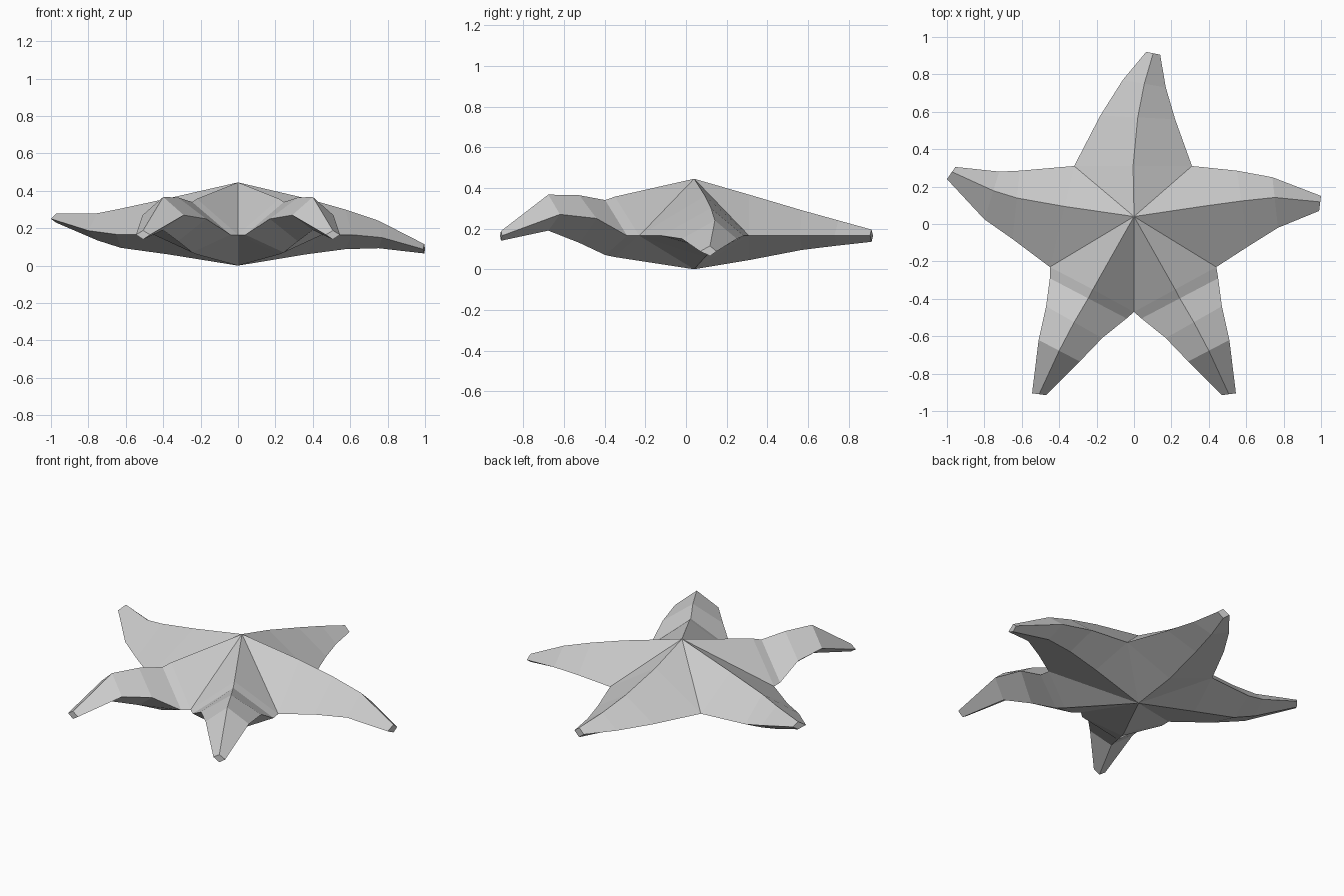
import bpy
import bmesh
from mathutils import Vector

default_cube = bpy.data.objects.get("Cube")
if default_cube:
    bpy.data.objects.remove(default_cube, do_unlink=True)


def make_material(name, value):
    material = bpy.data.materials.new(name)
    material.use_nodes = True
    colour = (value, value, value, 1)
    material.diffuse_color = colour
    shader = material.node_tree.nodes["Principled BSDF"]
    shader.inputs["Base Color"].default_value = colour
    return material


# Centre peak and underside point shared by all arms
centre_top = Vector((0, .04, .445))
centre_bottom = Vector((0, .04, 0))

# Arm sections from root to tip:
# one edge x, y, other edge x, y, edge height, ridge height, keel height
back_arm = [
    (-.32, .31, .31, .31, .165, .367, .045),
    (-.18, .58, .22, .56, .165, .29, .095),
    (-.06, .77, .17, .73, .165, .24, .117),
    (.065, .92, .14, .905, .165, .195, .135),
]
left_arm = [
    (.31, .31, .44, -.23, .165, .36, .06),
    (.55, .285, .61, -.12, .165, .30, .088),
    (.74, .25, .77, -.02, .15, .24, .093),
    (1, .15, .99, .07, .088, .115, .065),
]
right_arm = [
    (-.32, .31, -.45, -.23, .165, .36, .06),
    (-.61, .285, -.65, -.08, .167, .305, .095),
    (-.72, .28, -.80, .025, .187, .28, .135),
    (-.955, .305, -1, .24, .25, .278, .23),
]
front_arm = [
    (.44, -.23, 0, -.47, .165, .357, .06),
    (.45, -.29, .04, -.505, .165, .34, .07),
    (.47, -.44, .17, -.61, .25, .364, .13),
    (.51, -.62, .29, -.735, .27, .367, .19),
    (.545, -.905, .47, -.915, .165, .188, .14),
]


def section_ring(section, ridge_position):
    """Diamond cross-section: edge, ridge, edge, keel."""
    ax, ay, bx, by, edge_z, ridge_z, keel_z = section
    first = Vector((ax, ay, edge_z))
    second = Vector((bx, by, edge_z))
    ridge = first.lerp(second, ridge_position)
    keel = ridge.copy()
    ridge.z = ridge_z
    keel.z = keel_z
    return [first, ridge, second, keel]


def add_arm(bm, sections, ridge_position, mirror=False):
    sign = Vector((-1 if mirror else 1, 1, 1))

    def vertex(point):
        return bm.verts.new(point * sign)

    rings = [[vertex(p) for p in section_ring(s, ridge_position)]
             for s in sections]
    # Root triangles fan out from the centre
    top, bottom = vertex(centre_top), vertex(centre_bottom)
    first, ridge, second, keel = rings[0]
    for corner in (first, second):
        bm.faces.new((top, corner, ridge))
        bm.faces.new((bottom, corner, keel))
    # Four sides along the arm and a blunt tip
    for inner, outer in zip(rings, rings[1:]):
        for i in range(len(inner)):
            j = (i + 1) % len(inner)
            bm.faces.new((inner[i], inner[j], outer[j], outer[i]))
    bm.faces.new(rings[-1])


# Five arms welded into one closed body
bm = bmesh.new()
add_arm(bm, back_arm, .5)
add_arm(bm, left_arm, .4)
add_arm(bm, right_arm, .4)
add_arm(bm, front_arm, .5)
add_arm(bm, front_arm, .5, mirror=True)
bmesh.ops.remove_doubles(bm, verts=bm.verts, dist=.015)
bmesh.ops.recalc_face_normals(bm, faces=bm.faces)

mesh = bpy.data.meshes.new("starfish_body")
bm.to_mesh(mesh)
bm.free()
mesh.materials.append(make_material("light grey", .6))
body = bpy.data.objects.new("starfish_body", mesh)
bpy.context.collection.objects.link(body)
